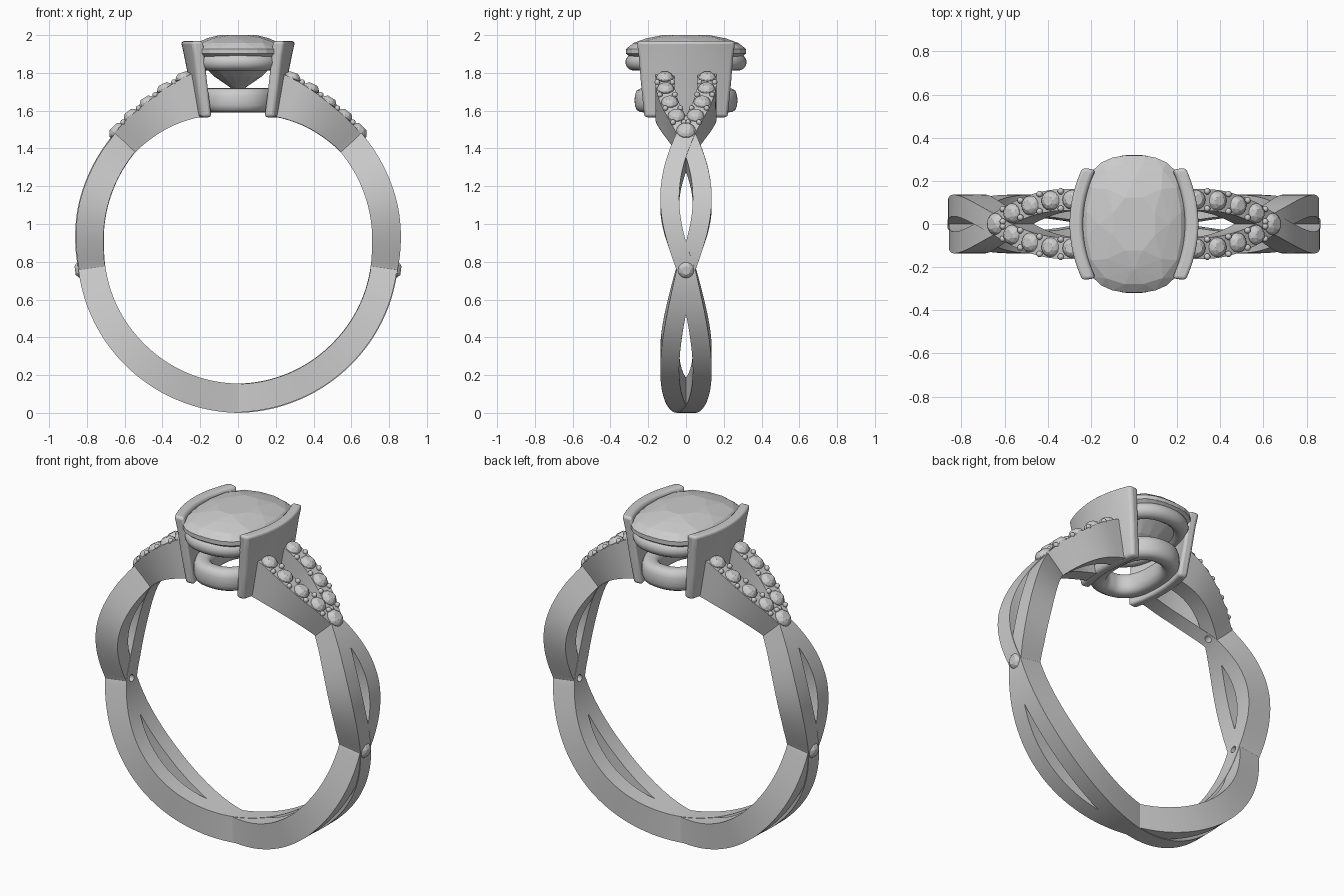
import bpy, bmesh, math
from math import sin, cos, pi, radians
from mathutils import Vector, Matrix

if "Cube" in bpy.data.objects:
    bpy.data.objects.remove(bpy.data.objects["Cube"])

CZ = 0.875  # height of the finger hole centre


def finish(name, bm, smooth=None):
    bmesh.ops.recalc_face_normals(bm, faces=bm.faces)
    me = bpy.data.meshes.new(name)
    bm.to_mesh(me)
    bm.free()
    ob = bpy.data.objects.new(name, me)
    bpy.context.collection.objects.link(ob)
    if smooth:
        shade(ob, smooth)
    return ob


def shade(ob, angle):
    bpy.ops.object.select_all(action='DESELECT')
    ob.select_set(True)
    bpy.context.view_layer.objects.active = ob
    bpy.ops.object.shade_smooth_by_angle(angle=radians(angle))


def loft(bm, rings, closed=False):
    """Skin a list of equal closed sections; cap the ends if not closed."""
    vs = [[bm.verts.new(p) for p in r] for r in rings]
    n, m = len(vs), len(vs[0])
    for i in range(n if closed else n - 1):
        a, b = vs[i], vs[(i + 1) % n]
        for j in range(m):
            k = (j + 1) % m
            bm.faces.new((a[j], a[k], b[k], b[j]))
    if not closed:
        bm.faces.new(vs[0])
        bm.faces.new(vs[-1])


def cushion(t, a, b, n):
    """Point on a superellipse."""
    c, s = cos(t), sin(t)
    r = (abs(c) ** n + abs(s) ** n) ** (-1 / n)
    return a * c * r, b * s * r


def interp(x, keys):
    for (x0, y0), (x1, y1) in zip(keys, keys[1:]):
        if x <= x1:
            t = (x - x0) / (x1 - x0)
            return y0 + (y1 - y0) * t
    return keys[-1][1]


# Band measures; phi is the angle in degrees from the bottom of the ring
def outer_r(p):
    return interp(abs(p), [(0, .875), (45, .862), (82, .853), (105, .875), (131, .89),
                           (147, .905), (157, .93), (166, .955)])


def inner_r(p):
    return interp(abs(p), [(0, .72), (45, .711), (90, .709), (115, .728), (133, .742),
                           (150, .733), (166, .718)])


def weave(p):
    q = abs(p)
    if q < 82:
        y = .086 * sin(pi * q / 82)
    elif q < 133:
        y = -.086 * sin(pi * (q - 82) / 51)
    else:
        y = .112 * sin(min(1, (q - 133) / 27) * pi / 2)
    return y if p >= 0 else -y


def polar(p, r, y=0):
    a = radians(p)
    return Vector((r * sin(a), y, CZ - r * cos(a)))


def frame(p, r, y=0):
    d = polar(p, 1) - Vector((0, 0, CZ))
    return Matrix.Translation(polar(p, r, y)) @ d.to_track_quat('Z', 'Y').to_matrix().to_4x4()


# Drills for the little holes behind the crossing stones
bm = bmesh.new()
for p in (82, 135, -82, -135):
    bmesh.ops.create_cone(bm, cap_ends=True, segments=16, radius1=.02, radius2=.02,
                          depth=.5, matrix=frame(p, .8))
drill = finish("drill_cutter", bm)
drill.hide_render = True
drill.hide_set(True)

# Two woven strands of the band
for name, s, dr in (("band_strand_a", 1, 0), ("band_strand_b", -1, .004)):
    rings = []
    for i in range(167):
        p = -166 + 2 * i
        y, ro, ri = s * weave(p), outer_r(p) - dr, inner_r(p) + dr / 2
        w = .05
        rings.append([polar(p, r, y + e) for r, e in ((ri, -w), (ri, w), (ro, w), (ro, -w))])
    bm = bmesh.new()
    loft(bm, rings)
    ob = finish(name, bm)
    mod = ob.modifiers.new("holes", 'BOOLEAN')
    mod.operation = 'DIFFERENCE'
    mod.object = drill
    shade(ob, 25)


# Small faceted stones
def small_stone(bm, p, y, r, lift):
    m = frame(p, outer_r(p) + lift, y)
    part = bmesh.new()
    for z, k, n, off in ((.024, .5, 8, 0), (.014, .82, 8, .5), (0, 1, 16, 0), (-.008, 1, 16, 0), (-.045, .06, 4, 0)):
        for i in range(n):
            t = 2 * pi * (i + off) / n
            part.verts.new(m @ Vector((r * k * cos(t), r * k * sin(t), z)))
    bmesh.ops.convex_hull(part, input=part.verts)
    me = bpy.data.meshes.new("tmp")
    part.to_mesh(me)
    part.free()
    bm.from_mesh(me)
    bpy.data.meshes.remove(me)


STEPS = (141, 148, 155.3, 162.3)
stones, beads = bmesh.new(), bmesh.new()
for side in (1, -1):
    small_stone(stones, side * 82, 0, .046, -.006)
    small_stone(stones, side * 134, 0, .05, .004)
    for s in (1, -1):
        for p in STEPS:
            small_stone(stones, side * p, s * abs(weave(p)), .045, .004)
        # Gripping beads between the stones
        for p in (137.5, 144.5, 151.6, 158.8):
            for e in (-.04, .04):
                bmesh.ops.create_uvsphere(beads, u_segments=10, v_segments=6, radius=.015,
                    matrix=frame(side * p, outer_r(p) + .004, s * abs(weave(p)) + e))
finish("shoulder_stones", stones)
finish("shoulder_beads", beads, 60)

# Cushion-cut centre stone
bm = bmesh.new()
for z, k, n, off in ((2.0, .4, 8, .5), (1.983, .66, 8, 0), (1.958, .88, 16, .5), (1.926, 1, 32, 0),
                     (1.902, 1, 32, 0), (1.78, .5, 16, .5), (1.70, .03, 4, 0)):
    for i in range(n):
        x, y = cushion(2 * pi * (i + off) / n, .25 * k, .318 * k, 2.7)
        bm.verts.new((x, y, z))
bmesh.ops.convex_hull(bm, input=bm.verts)
finish("centre_stone", bm)


# Oval rails under the stone
def rail(name, z, a, b, hw, hh, power):
    rings, n = [], 64
    for i in range(n):
        t = 2 * pi * i / n
        x, y = cushion(t, a, b, 2.4)
        nx, ny = x / a ** 2, y / b ** 2
        l = math.hypot(nx, ny)
        ring = []
        for j in range(16):
            u, v = cushion(2 * pi * j / 16, hw, hh, power)
            ring.append((x + nx / l * u, y + ny / l * u, z + v))
        rings.append(ring)
    bm = bmesh.new()
    loft(bm, rings, closed=True)
    finish(name, bm, 50)


rail("upper_rail", 1.857, .205, .276, .045, .045, 2)
rail("lower_rail", 1.655, .155, .222, .05, .064, 3)

# Curved side plates that clasp the stone
for name, s in (("right_clasp", 1), ("left_clasp", -1)):
    rings = []
    for z, xo, th, yh, bulge in ((1.565, .222, .055, .222, .03), (1.74, .255, .055, .24, .042),
                                 (1.89, .285, .056, .252, .055), (1.968, .302, .062, .262, .06)):
        ys = [yh * (i / 8 - 1) for i in range(17)]
        arc = [(xo - bulge * (y / yh) ** 2, y) for y in ys]
        rings.append([(s * x, y, z) for x, y in arc] +
                     [(s * (x - th), y * .97, z) for x, y in reversed(arc)])
    bm = bmesh.new()
    loft(bm, rings)
    ob = finish(name, bm)
    mod = ob.modifiers.new("rounding", 'BEVEL')
    mod.width, mod.segments, mod.limit_method, mod.angle_limit = .016, 3, 'ANGLE', radians(40)
    shade(ob, 35)
